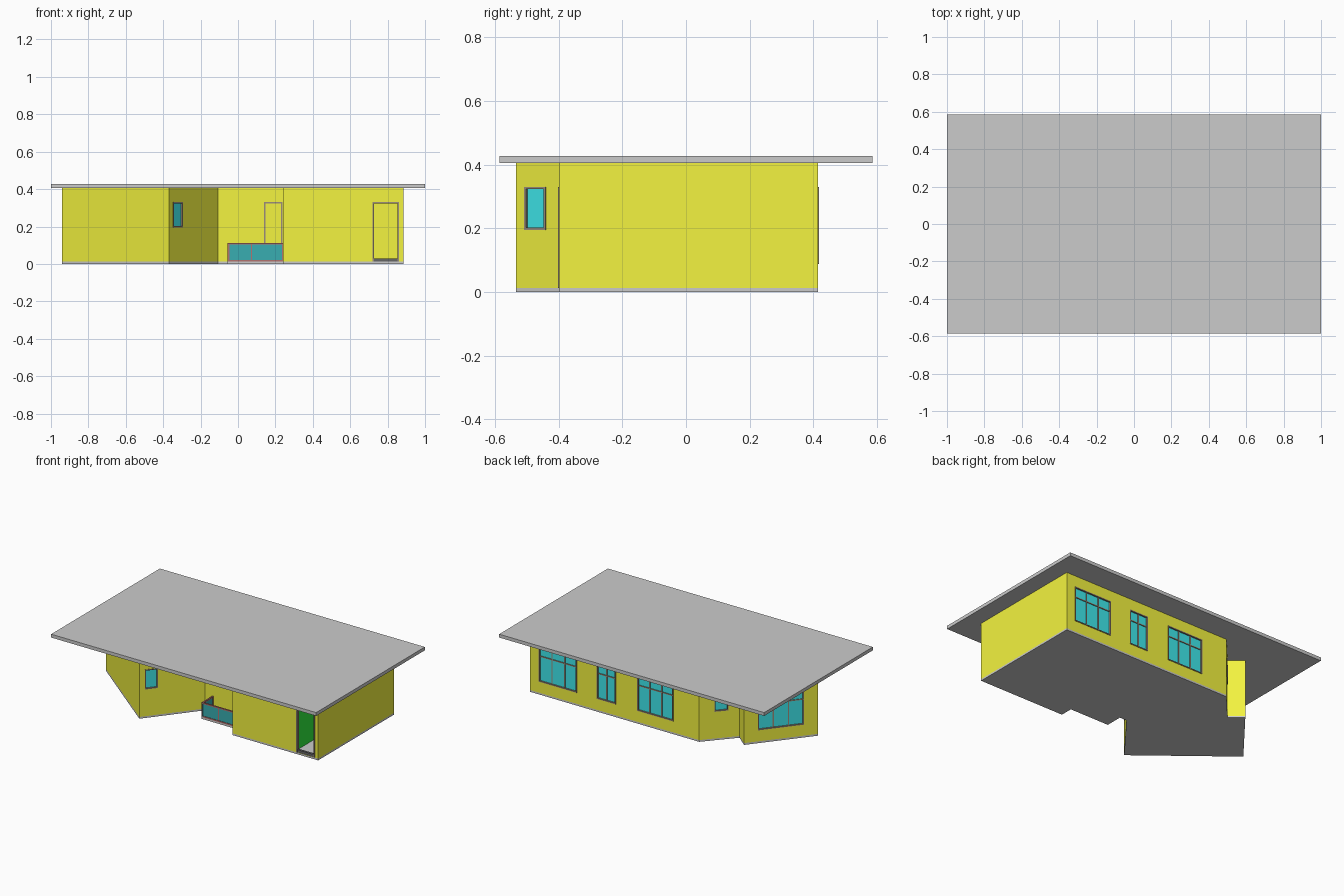
import bpy, bmesh
from mathutils import Vector

if "Cube" in bpy.data.objects:
    bpy.data.objects.remove(bpy.data.objects["Cube"])


def material(name, rgb):
    m = bpy.data.materials.new(name)
    m.diffuse_color = (*rgb, 1)
    m.use_nodes = True
    m.node_tree.nodes["Principled BSDF"].inputs["Base Color"].default_value = m.diffuse_color
    return m


YELLOW = material("yellow_paint", (0.9, 0.9, 0.05))
GREEN = material("green_paint", (0.03, 0.85, 0.05))
TEAL = material("teal_glass", (0.05, 0.82, 0.85))
DARK_TEAL = material("dark_teal_glass", (0.04, 0.42, 0.44))
BROWN = material("brown_frame", (0.33, 0.27, 0.2))
RED = material("red_rail", (0.45, 0.17, 0.16))
DARK = material("dark_step", (0.13, 0.13, 0.13))

FLOOR, CEIL, THICK = 0.012, 0.405, 0.02

# Outer wall line, counter-clockwise from the front porch corner
WALLS = [Vector(p) for p in [
    (0.24, -0.4), (0.885, -0.4), (0.885, 0.415), (-0.39, 0.415), (-0.56, 0.223),
    (-0.643, 0.293), (-0.94, -0.08), (-0.37, -0.535), (-0.108, -0.2), (0.24, -0.2)]]
PORCH = [Vector(p) for p in [(-0.055, -0.2), (-0.055, -0.315), (0.24, -0.315)]]


def finish(bm, name, mat=None):
    mesh = bpy.data.meshes.new(name)
    bmesh.ops.recalc_face_normals(bm, faces=bm.faces)
    bm.to_mesh(mesh)
    bm.free()
    ob = bpy.data.objects.new(name, mesh)
    bpy.context.collection.objects.link(ob)
    if mat:
        mesh.materials.append(mat)
    return ob


def add_box(bm, s, d, z, origin=Vector((0, 0)), u=Vector((1, 0))):
    """Box with ranges along a wall (s), outward from it (d) and up (z)."""
    n = Vector((u.y, -u.x))
    vs = bmesh.ops.create_cube(bm, size=1)["verts"]
    for v in vs:
        a, b, c = ((r[1] if k > 0 else r[0]) for r, k in zip((s, d, z), v.co))
        p = origin + u * a + n * b
        v.co = (p.x, p.y, c)


def box(name, x, y, z, mat=None):
    bm = bmesh.new()
    add_box(bm, x, (-y[1], -y[0]), z)
    return finish(bm, name, mat)


def wall_frame(i):
    p, q = WALLS[i], WALLS[(i + 1) % len(WALLS)]
    return p, (q - p).normalized()


# Floor slab, including the porch
bm = bmesh.new()
face = bm.faces.new([bm.verts.new((p.x, p.y, 0)) for p in WALLS[:9] + PORCH])
top = bmesh.ops.extrude_face_region(bm, geom=[face])["geom"]
bmesh.ops.translate(bm, vec=(0, 0, FLOOR), verts=[g for g in top if isinstance(g, bmesh.types.BMVert)])
finish(bm, "floor_slab")

# Flat roof
box("roof", (-1, 1), (-0.586, 0.586), (CEIL, 0.428))

# Outer walls
bm = bmesh.new()
low = [bm.verts.new((p.x, p.y, FLOOR)) for p in WALLS]
high = [bm.verts.new((p.x, p.y, CEIL)) for p in WALLS]
for i in range(len(WALLS)):
    j = (i + 1) % len(WALLS)
    bm.faces.new((low[i], low[j], high[j], high[i]))
walls = finish(bm, "outer_walls", YELLOW)
solid = walls.modifiers.new("thickness", "SOLIDIFY")
solid.thickness, solid.offset, solid.use_even_offset = THICK, -1, True

# Openings: name, wall, start, end, sill, head, columns, transom height
OPENINGS = [
    ("back_window_right", 2, 0.066, 0.352, 0.088, 0.33, 3, 0.26),
    ("back_window_middle", 2, 0.503, 0.646, 0.088, 0.33, 2, 0.26),
    ("back_window_left", 2, 0.808, 1.08, 0.088, 0.33, 3, 0.26),
    ("side_small_window", 3, 0.096, 0.187, 0.195, 0.33, 1, None),
    ("side_large_window", 5, 0.09, 0.387, 0.088, 0.33, 3, 0.26),
    ("front_small_window", 7, 0.035, 0.12, 0.195, 0.33, 1, None),
    ("front_doorway", 0, 0.48, 0.62, 0.013, 0.33, 0, None),
    ("porch_doorway", 8, 0.248, 0.346, 0.013, 0.33, 0, None),
]
cut = bmesh.new()
BAR = 0.007
for name, i, a, b, z0, z1, cols, transom in OPENINGS:
    o, u = wall_frame(i)
    add_box(cut, (a, b), (-0.035, 0.02), (z0, z1), o, u)
    bm = bmesh.new()
    deep = (-THICK, 0.003)
    for s in (a, b - BAR):
        add_box(bm, (s, s + BAR), deep, (z0, z1), o, u)
    add_box(bm, (a, b), deep, (z1 - BAR, z1), o, u)
    if cols:
        add_box(bm, (a, b), deep, (z0, z0 + BAR), o, u)
    for k in range(1, cols):
        s = a + (b - a) * k / cols
        add_box(bm, (s - BAR / 2, s + BAR / 2), (-0.014, -0.002), (z0, z1), o, u)
    if transom:
        add_box(bm, (a, b), (-0.014, -0.002), (transom - BAR / 2, transom + BAR / 2), o, u)
    finish(bm, name + "_frame", BROWN)
    if cols:
        bm = bmesh.new()
        add_box(bm, (a, b), (-0.01, -0.007), (z0, z1), o, u)
        finish(bm, name + "_glass", TEAL)
cutter = finish(cut, "opening_cutter")
cutter.hide_render = True
cutter.hide_viewport = True
cutter.display_type = "WIRE"
boolean = walls.modifiers.new("openings", "BOOLEAN")
boolean.operation, boolean.solver, boolean.object = "DIFFERENCE", "EXACT", cutter

# Hallway partitions and door step seen through the front doorway
box("hall_back_wall", (0.27, 0.865), (-0.1, -0.085), (FLOOR, CEIL), YELLOW)
box("hall_side_wall", (0.69, 0.705), (-0.38, -0.1), (FLOOR, CEIL), GREEN)
box("door_step", (0.727, 0.853), (-0.398, -0.382), (FLOOR, 0.03), DARK)

# Porch railing: glass panels between rails and posts
rail = bmesh.new()
glass = bmesh.new()
for p, q in ((PORCH[0], PORCH[1]), (PORCH[1], PORCH[2])):
    u, length = (q - p).normalized(), (q - p).length
    for z in (FLOOR, 0.103):
        add_box(rail, (0, length), (-0.01, 0), (z, z + 0.009), p, u)
    add_box(glass, (0, length), (-0.007, -0.003), (FLOOR, 0.105), p, u)
    posts = 2 if length > 0.2 else 1
    for k in range(posts + 1):
        s = (length - 0.006) * k / posts - (0.02 if k == 1 and posts == 2 else 0)
        add_box(rail, (s, s + 0.006), (-0.009, -0.001), (FLOOR, 0.105), p, u)
finish(rail, "porch_rail", RED)
finish(glass, "porch_glass", DARK_TEAL)
